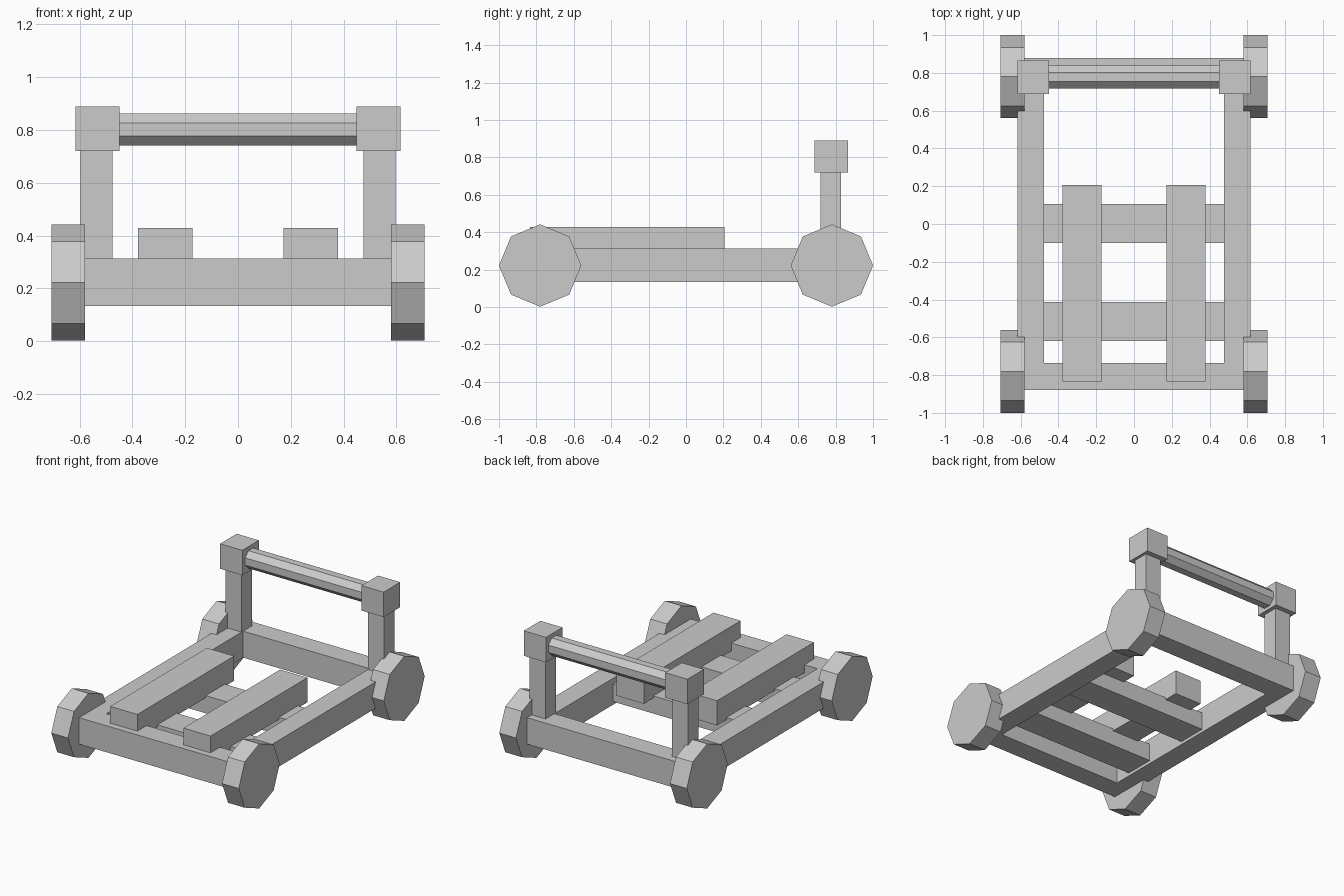
import bpy
import math

if "Cube" in bpy.data.objects:
    bpy.data.objects.remove(bpy.data.objects["Cube"])


def box(name, xr, yr, zr):
    """Box from its x, y and z ranges."""
    bpy.ops.mesh.primitive_cube_add(
        size=1, location=[(r[0] + r[1]) / 2 for r in (xr, yr, zr)])
    ob = bpy.context.object
    ob.name = name
    ob.scale = [r[1] - r[0] for r in (xr, yr, zr)]
    bpy.ops.object.transform_apply(location=False, rotation=False, scale=True)
    return ob


def octagon_bar(name, centre, radius, length, flat_top):
    """Eight-sided prism lying along x."""
    bpy.ops.mesh.primitive_cylinder_add(
        vertices=8, radius=radius, depth=length, location=centre)
    ob = bpy.context.object
    ob.name = name
    spin = math.pi / 8 if flat_top else 0
    for v in ob.data.vertices:
        x, y, z = v.co
        c, s = math.cos(spin), math.sin(spin)
        v.co = (z, x * c - y * s, x * s + y * c)
    # the axis permutation is a pure rotation, so normals stay outward
    return ob


def span(side, inner, outer):
    return sorted((side * inner, side * outer))


RAIL_Z = (0.134, 0.314)

for side, label in ((-1, "left"), (1, "right")):
    # frame side rails
    box(f"{label}_side_rail", span(side, 0.476, 0.618), (-0.735, 0.735), RAIL_Z)
    # long deck boards
    box(f"{label}_deck_board", span(side, 0.173, 0.378), (-0.835, 0.206), (0.26, 0.428))
    # handle posts and their caps
    box(f"{label}_handle_post", span(side, 0.476, 0.596), (0.718, 0.83), (0.30, 0.74))
    box(f"{label}_post_cap", span(side, 0.449, 0.616), (0.687, 0.865), (0.72, 0.89))
    # wheels
    for end, where in ((-1, "front"), (1, "back")):
        octagon_bar(f"{where}_{label}_wheel", (side * 0.643, end * 0.78, 0.222),
                    0.22, 0.126, False)

# frame end rails
for end, where in ((-1, "front"), (1, "back")):
    box(f"{where}_end_rail", (-0.618, 0.618), span(end, 0.735, 0.88), RAIL_Z)

# cross slats under the boards
box("middle_cross_slat", (-0.48, 0.48), (-0.10, 0.105), (0.155, 0.275))
box("front_cross_slat", (-0.48, 0.48), (-0.62, -0.412), (0.155, 0.275))

# push handle
octagon_bar("handle_bar", (0, 0.778, 0.802), 0.065, 0.94, True)
